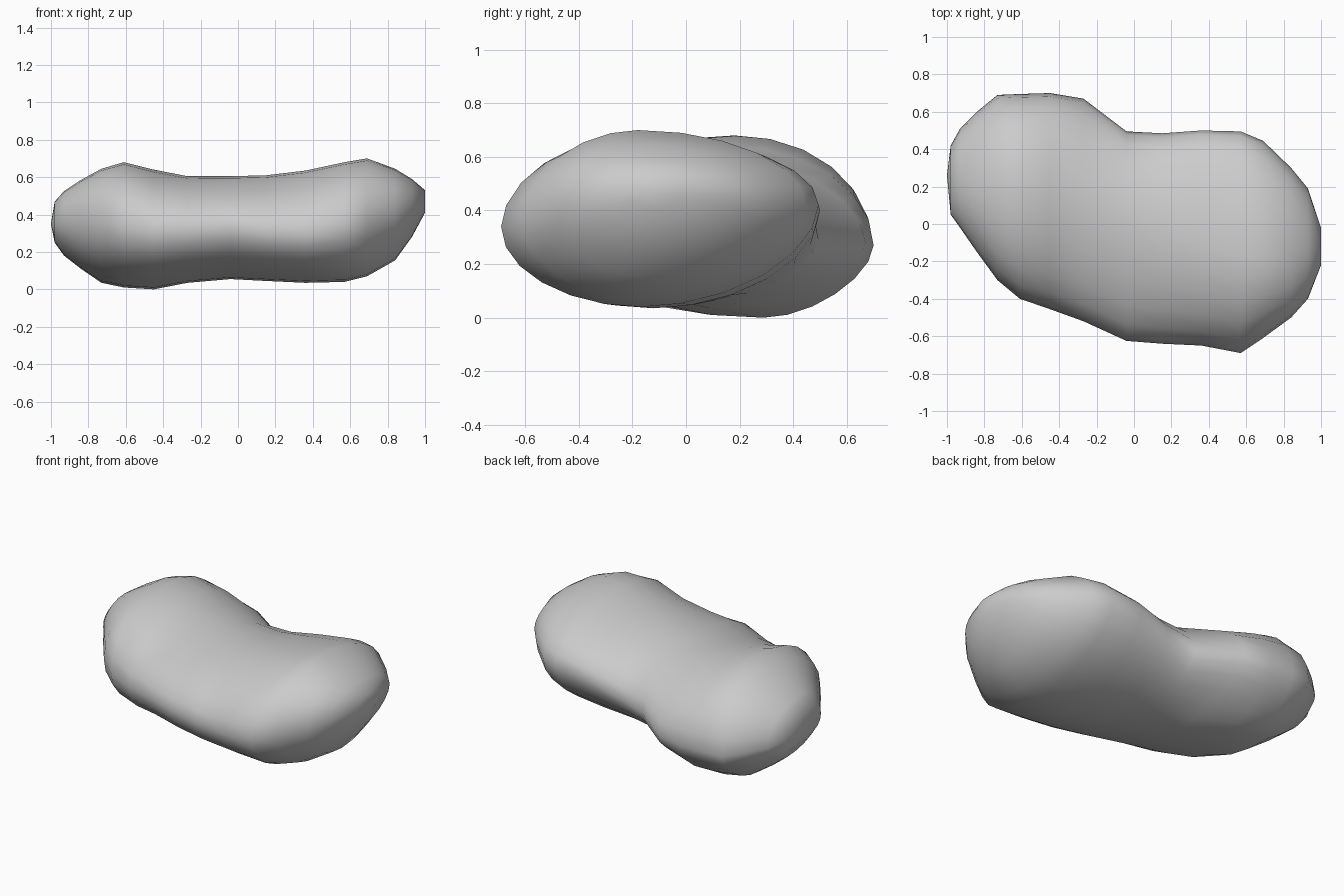
import bpy, bmesh, math

# Cross-sections along the bean: x, y front, y back, z bottom, z top, y of crest, z of front edge, z of back edge
SECTIONS = [
    (-0.98, 0.05, 0.42, 0.25, 0.47, 0.23, 0.36, 0.33),
    (-0.93, -0.02, 0.51, 0.18, 0.525, 0.19, 0.37, 0.31),
    (-0.84, -0.15, 0.60, 0.11, 0.585, 0.18, 0.36, 0.29),
    (-0.73, -0.30, 0.69, 0.035, 0.645, 0.18, 0.35, 0.27),
    (-0.61, -0.40, 0.695, 0.01, 0.68, 0.18, 0.33, 0.27),
    (-0.45, -0.455, 0.70, 0.0, 0.64, 0.15, 0.31, 0.27),
    (-0.27, -0.52, 0.67, 0.035, 0.605, 0.09, 0.32, 0.28),
    (-0.04, -0.625, 0.495, 0.055, 0.605, 0.0, 0.34, 0.29),
    (0.15, -0.64, 0.485, 0.045, 0.61, -0.06, 0.31, 0.34),
    (0.36, -0.65, 0.50, 0.035, 0.635, -0.12, 0.30, 0.40),
    (0.57, -0.69, 0.495, 0.04, 0.68, -0.17, 0.34, 0.42),
    (0.69, -0.61, 0.445, 0.07, 0.70, -0.18, 0.37, 0.42),
    (0.84, -0.50, 0.30, 0.155, 0.645, -0.16, 0.41, 0.43),
    (0.93, -0.40, 0.19, 0.28, 0.59, -0.13, 0.44, 0.45),
    (1.00, -0.22, -0.02, 0.41, 0.53, -0.12, 0.46, 0.47),
]
SIDES = 24


def roundness(x, front, top):
    """Below 1 is fuller, above 1 is flatter than an ellipse."""
    if top and front:
        return 0.92 if x < -0.6 or x > 0.8 else 1.08
    if top:
        return 1.08 if -0.3 < x < 0.2 else 1.0
    return 1.0 if front else 1.1


def section_ring(bm, x, yf, yb, z0, z1, yc, zf, zb):
    """Skewed oval built from four quarter curves."""
    ring = []
    for i in range(SIDES):
        a = 2 * math.pi * i / SIDES
        c, s = math.cos(a), math.sin(a)
        k = roundness(x, c < 0, s > 0)
        c, s = (math.copysign(abs(v) ** k, v) for v in (c, s))
        mid = zb + (zf - zb) * (1 - c) / 2
        # lower side of the left lobe hangs further back
        crest = yc + (0.14 if s < 0 and x < -0.3 else 0.0) * abs(s)
        y = crest + c * ((yb - crest) if c > 0 else (crest - yf))
        z = mid + s * ((z1 - mid) if s > 0 else (mid - z0))
        ring.append(bm.verts.new((x, y, z)))
    return ring


# Bean body lofted through the sections
bm = bmesh.new()
rings = [section_ring(bm, *sec) for sec in SECTIONS]
for r0, r1 in zip(rings, rings[1:]):
    for i in range(SIDES):
        j = (i + 1) % SIDES
        bm.faces.new((r0[i], r0[j], r1[j], r1[i]))

# Rounded end caps
for ring, x, y, z in ((rings[0], -1.0, 0.26, 0.35), (rings[-1], 1.0, -0.12, 0.465)):
    tip = bm.verts.new((x, y, z))
    for i in range(SIDES):
        bm.faces.new((ring[i], ring[(i + 1) % SIDES], tip))
bmesh.ops.recalc_face_normals(bm, faces=bm.faces)
for f in bm.faces:
    f.smooth = True

mesh = bpy.data.meshes.new("bean_body")
bm.to_mesh(mesh)
bm.free()
body = bpy.data.objects.new("bean_body", mesh)
bpy.context.collection.objects.link(body)
